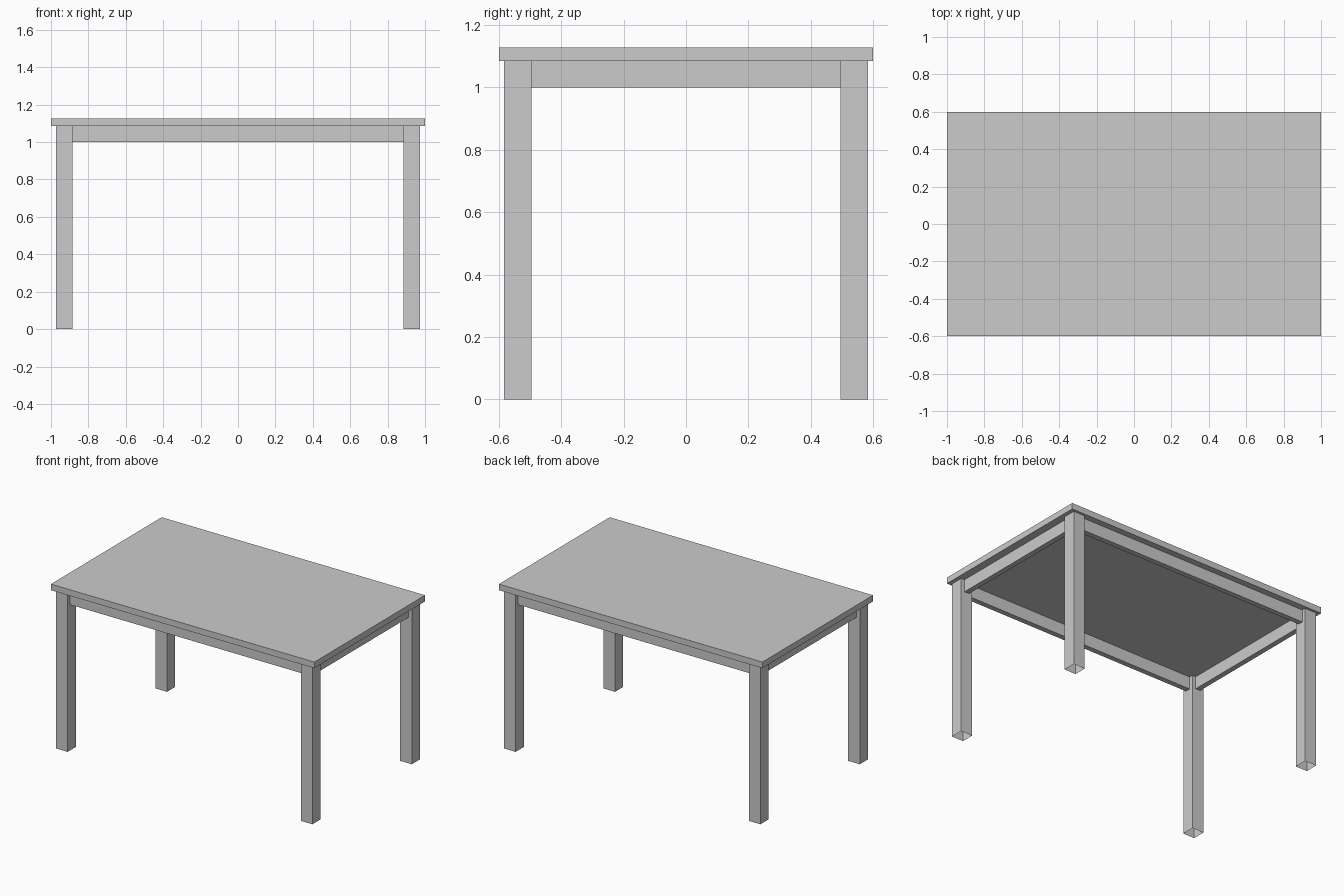
import bpy, bmesh

if "Cube" in bpy.data.objects:
    bpy.data.objects.remove(bpy.data.objects["Cube"])


def box(name, lo, hi, open_bottom=False):
    """Axis-aligned box between two corners, optionally without its bottom face."""
    bm = bmesh.new()
    bmesh.ops.create_cube(bm, size=1)
    for v in bm.verts:
        for i in range(3):
            v.co[i] = lo[i] if v.co[i] < 0 else hi[i]
    if open_bottom:
        bm.normal_update()
        down = [f for f in bm.faces if f.normal.z < -0.9]
        bmesh.ops.delete(bm, geom=down, context='FACES_ONLY')
    mesh = bpy.data.meshes.new(name)
    bm.to_mesh(mesh)
    bm.free()
    obj = bpy.data.objects.new(name, mesh)
    bpy.context.collection.objects.link(obj)
    return obj


TOP, UNDER, APRON_Z = 1.127, 1.085, 1.0
LX, LY, LEG = 0.973, 0.583, 0.088      # outer leg faces and leg width
RECESS, THICK = 0.026, 0.036           # apron set-back and thickness
ix, iy = LX - LEG, LY - LEG            # inner leg faces

# Table top
box("table_top", (-1, -0.6, UNDER), (1, 0.6, TOP))

# Legs, hollow at the foot
for sx, xn in ((-1, "left"), (1, "right")):
    for sy, yn in ((-1, "front"), (1, "back")):
        xs = sorted((sx * ix, sx * LX))
        ys = sorted((sy * iy, sy * LY))
        box(f"{yn}_{xn}_leg", (xs[0], ys[0], 0), (xs[1], ys[1], UNDER), True)

# Long aprons between the legs
for s, n in ((-1, "front"), (1, "back")):
    y = sorted((s * (LY - RECESS), s * (LY - RECESS - THICK)))
    box(f"{n}_apron", (-ix, y[0], APRON_Z), (ix, y[1], UNDER))

# Short aprons between the legs
for s, n in ((-1, "left"), (1, "right")):
    x = sorted((s * (LX - RECESS), s * (LX - RECESS - THICK)))
    box(f"{n}_apron", (x[0], -iy, APRON_Z), (x[1], iy, UNDER))
